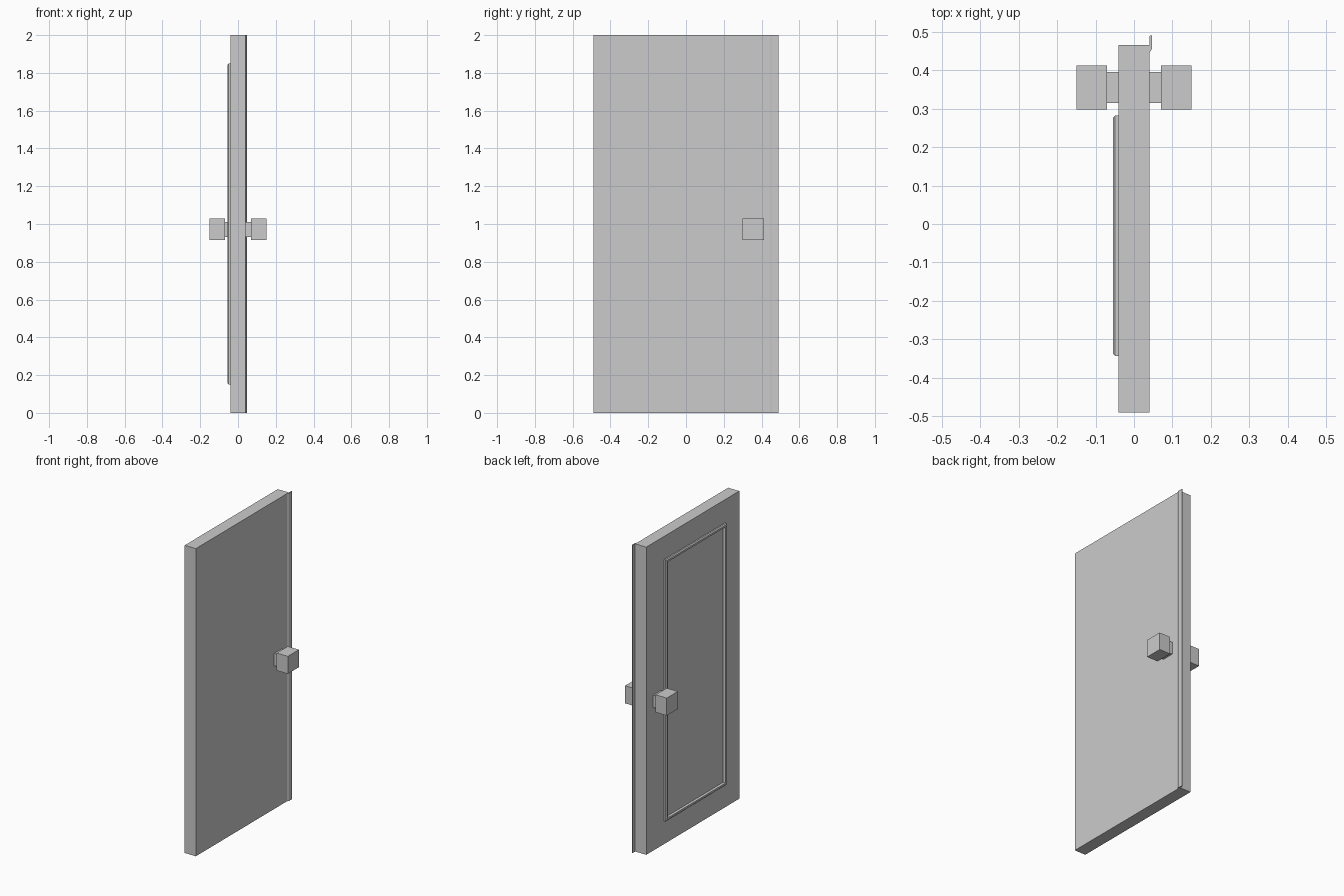
import bpy
import bmesh

# Remove the default object
cube = bpy.data.objects.get("Cube")
if cube:
    bpy.data.objects.remove(cube, do_unlink=True)

# Single plain grey
grey = bpy.data.materials.new("plain grey")
grey.use_nodes = True
colour = (0.6, 0.6, 0.6, 1)
grey.diffuse_color = colour
grey.node_tree.nodes["Principled BSDF"].inputs["Base Color"].default_value = colour


def finish(name, bm):
    """Turn a bmesh into a named object with the grey material."""
    bmesh.ops.recalc_face_normals(bm, faces=bm.faces[:])
    mesh = bpy.data.meshes.new(name)
    bm.to_mesh(mesh)
    bm.free()
    mesh.materials.append(grey)
    obj = bpy.data.objects.new(name, mesh)
    bpy.context.collection.objects.link(obj)
    return obj


def box(name, low, high):
    """Axis-aligned box between two corners."""
    bm = bmesh.new()
    bmesh.ops.create_cube(bm, size=1)
    for v in bm.verts:
        for i in range(3):
            v.co[i] = high[i] if v.co[i] > 0 else low[i]
    return finish(name, bm)


# Door slab
box("door_slab", (-0.04, -0.49, 0), (0.04, 0.465, 2))

# Overlapping closing strip, a bevelled profile run up the full height
bm = bmesh.new()
profile = [(0.04, 0.444), (0.047, 0.456), (0.047, 0.49), (0.041, 0.49), (0.04, 0.465)]
base = bm.faces.new([bm.verts.new((x, y, 0)) for x, y in profile])
top = bmesh.ops.extrude_face_region(bm, geom=[base], use_keep_orig=True)
for v in top["geom"]:
    if isinstance(v, bmesh.types.BMVert):
        v.co.z = 2
finish("closing_strip", bm)

# Raised rectangular moulding: rectangles inset step by step and bridged
bm = bmesh.new()
steps = [(0, -0.04), (0, -0.049), (0.006, -0.055), (0.018, -0.055), (0.02, -0.04)]
loops = []
for inset, x in steps:
    y0, y1, z0, z1 = -0.343 + inset, 0.282 - inset, 0.15 + inset, 1.85 - inset
    corners = [(y0, z0), (y1, z0), (y1, z1), (y0, z1)]
    loops.append([bm.verts.new((x, y, z)) for y, z in corners])
for i, inner in enumerate(loops):
    outer = loops[i - 1]
    for k in range(4):
        n = (k + 1) % 4
        bm.faces.new((outer[k], outer[n], inner[n], inner[k]))
finish("panel_moulding", bm)

# Square knobs with stems on both faces
for side, sign in (("left", 1), ("right", -1)):
    for part, near, far, half in (("stem", 0.04, 0.07, 0.04), ("knob", 0.07, 0.15, 0.057)):
        xs = sorted((sign * near, sign * far))
        box(f"{side}_{part}",
            (xs[0], 0.355 - half, 0.971 - half),
            (xs[1], 0.355 + half, 0.971 + half))
